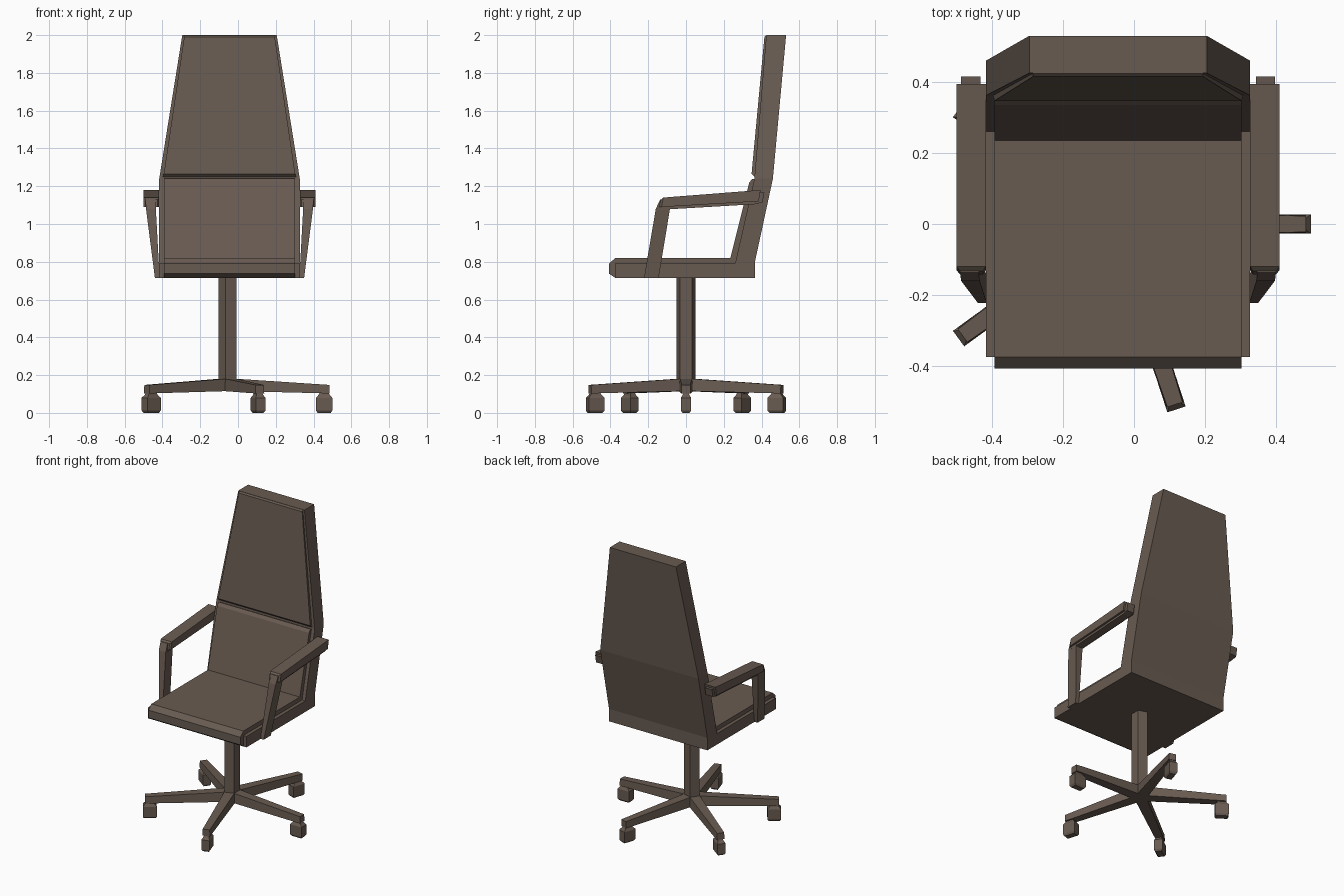
import bpy, bmesh
from math import radians
from mathutils import Matrix, Vector

if "Cube" in bpy.data.objects:
    bpy.data.objects.remove(bpy.data.objects["Cube"])

CX = -0.045  # centre line of the seat

mat = bpy.data.materials.new("brown")
mat.diffuse_color = (0.14, 0.105, 0.083, 1)
mat.use_nodes = True
mat.node_tree.nodes["Principled BSDF"].inputs["Base Color"].default_value = mat.diffuse_color


def finish(name, bm, loc=(CX, 0, 0)):
    bmesh.ops.remove_doubles(bm, verts=bm.verts, dist=1e-5)
    bmesh.ops.recalc_face_normals(bm, faces=bm.faces)
    me = bpy.data.meshes.new(name)
    bm.to_mesh(me)
    bm.free()
    me.materials.append(mat)
    ob = bpy.data.objects.new(name, me)
    ob.location = loc
    bpy.context.collection.objects.link(ob)
    return ob


def loft(bm, rings):
    """Skin a chain of equal-sized vertex rings, capping both ends."""
    vs = [[bm.verts.new(p) for p in r] for r in rings]
    n = len(vs[0])
    for a, b in zip(vs, vs[1:]):
        for i in range(n):
            j = (i + 1) % n
            bm.faces.new((a[i], a[j], b[j], b[i]))
    bm.faces.new(vs[0])
    bm.faces.new(vs[-1])
    bmesh.ops.remove_doubles(bm, verts=bm.verts, dist=1e-5)


def slab(name, stations):
    """Symmetric slab: each station is (half width, front y,z, back y,z)."""
    bm = bmesh.new()
    loft(bm, [[(-w, fy, fz), (w, fy, fz), (w, by, bz), (-w, by, bz)]
              for w, fy, fz, by, bz in stations])
    return finish(name, bm)


# Seat and back shell, bent in one piece
slab("shell", [
    (.372, -.375, .79, -.375, .715),
    (.372, .26, .79, .365, .715),
    (.372, .26, .79, .365, .80),
    (.372, .362, 1.24, .46, 1.24),
    (.25, .425, 2.0, .53, 2.0)])

# Seat cushion continuing into the lower back cushion
slab("seat_cushion", [
    (.348, -.407, .79, -.407, .737),
    (.348, -.375, .82, -.375, .715),
    (.348, .235, .82, .28, .76),
    (.348, .335, 1.22, .38, 1.2),
    (.348, .352, 1.24, .38, 1.23)])

# Upper back cushion
slab("upper_back_cushion", [
    (.352, .362, 1.25, .40, 1.25),
    (.348, .347, 1.265, .40, 1.265),
    (.24, .415, 1.99, .46, 1.98),
    (.24, .424, 1.999, .46, 1.99)])


def box_ring(y, x0, x1, z0, z1):
    return [(x0, y, z0), (x1, y, z0), (x1, y + .01, z1), (x0, y + .01, z1)]


def mirrored(name, rings):
    bm = bmesh.new()
    loft(bm, rings)
    ob = finish(name, bm)
    ob.modifiers.new("Mirror", 'MIRROR')
    return ob


# Armrest posts, leaning outward and back
mirrored("armrest_post", [
    [(.37, -.222, .715), (.395, -.222, .715), (.395, -.145, .715), (.37, -.145, .715)],
    [(.39, -.16, 1.08), (.442, -.16, 1.08), (.442, -.085, 1.08), (.39, -.085, 1.08)],
    [(.392, -.137, 1.13), (.445, -.137, 1.13), (.445, -.075, 1.12), (.392, -.075, 1.12)]])

# Armrest core, poking out behind the pad
mirrored("armrest_core", [
    box_ring(-.14, .388, .442, 1.075, 1.128),
    box_ring(.37, .388, .442, 1.105, 1.165),
    box_ring(.405, .388, .442, 1.115, 1.168)])

# Armrest pad with pinched front
mirrored("armrest_pad", [
    box_ring(-.142, .38, .445, 1.09, 1.13),
    box_ring(-.13, .372, .455, 1.09, 1.14),
    box_ring(.385, .372, .455, 1.12, 1.18)])

# Five-sided column
bm = bmesh.new()
bmesh.ops.create_cone(bm, cap_ends=True, segments=5, radius1=.053, radius2=.053, depth=.61,
                      matrix=Matrix.Translation((0, 0, .42)))
far = max(bm.verts, key=lambda v: v.co.x).co
turn = radians(36) - Vector((far.x, far.y)).angle_signed(Vector((1, 0)))
bmesh.ops.rotate(bm, verts=bm.verts, matrix=Matrix.Rotation(turn, 3, 'Z'))
finish("column", bm, (-.05, 0, 0))

# Star base: five tapered spokes with a chamfered caster each
for k in range(5):
    rot = radians(72 * k)
    bm = bmesh.new()
    loft(bm, [[(x, -w, z0), (x, w, z0), (x, w * .9, z1), (x, -w * .9, z1)]
              for x, w, z0, z1 in ((0, .036, .115, .18), (.05, .036, .115, .18),
                                   (.535, .025, .103, .148))])
    finish("base_spoke", bm, (-.05, 0, 0)).rotation_euler.z = rot

    bm = bmesh.new()
    c = .506
    loft(bm, [[(c - l, -w, z), (c + l, -w, z), (c + l, w, z), (c - l, w, z)]
              for l, w, z in ((.035, .019, 0), (.043, .027, .012), (.043, .027, .08),
                              (.03, .018, .095), (.022, .014, .11))])
    finish("caster", bm, (-.05, 0, 0)).rotation_euler.z = rot
